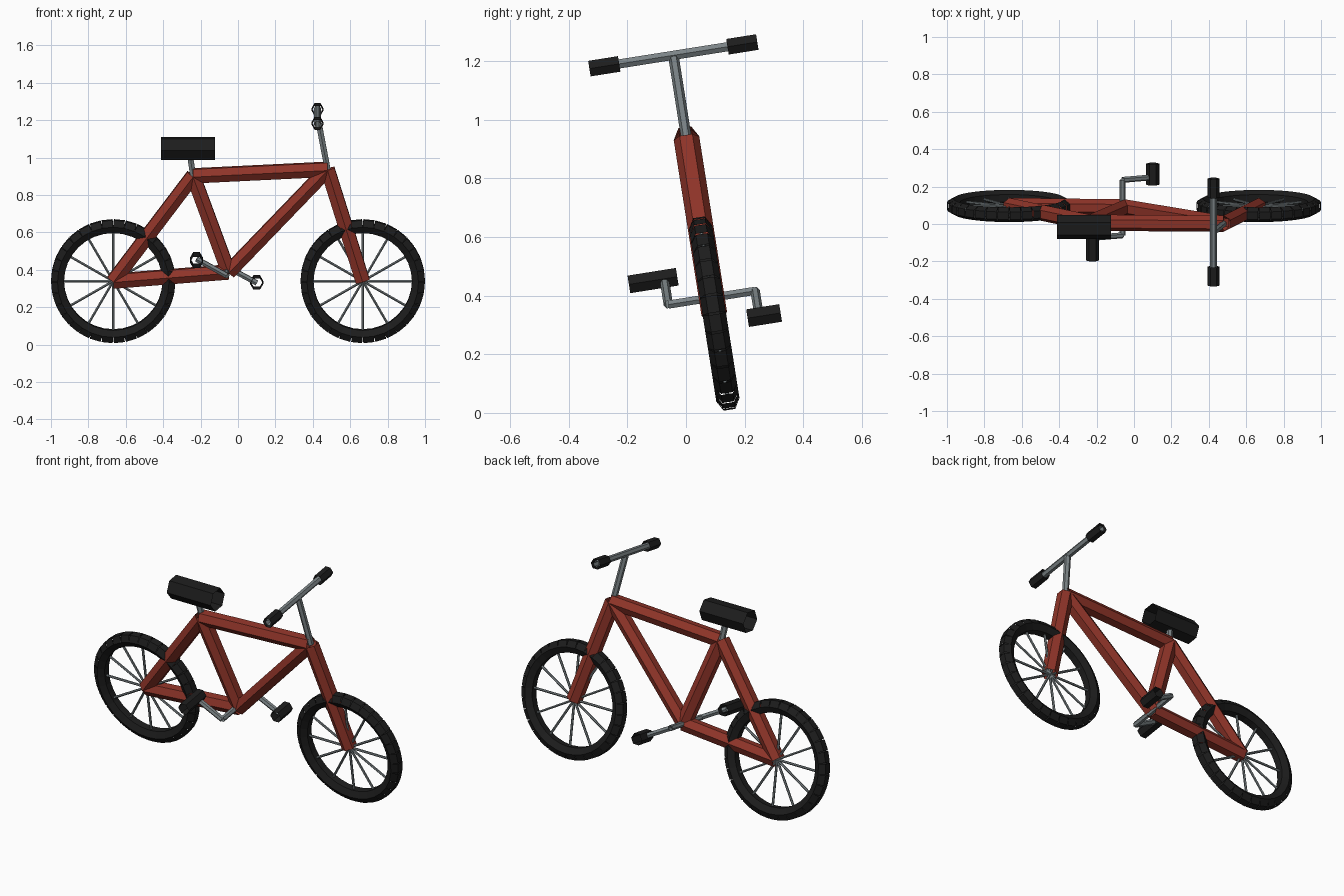
import bpy, bmesh
from math import radians, cos, sin, tau
from mathutils import Vector, Matrix

if "Cube" in bpy.data.objects:
    bpy.data.objects.remove(bpy.data.objects["Cube"])

LEAN = radians(9)
# Upright bicycle frame (x, sideways, height) tipped over onto its lean
TILT = Matrix.Translation((0, 0.15, 0)) @ Matrix.Rotation(LEAN, 4, 'X')


def material(name, rgb):
    m = bpy.data.materials.new(name)
    m.diffuse_color = (*rgb, 1)
    m.use_nodes = True
    m.node_tree.nodes["Principled BSDF"].inputs["Base Color"].default_value = m.diffuse_color
    return m


RED = material("red_paint", (0.28, 0.035, 0.022))
BLACK = material("black_rubber", (0.012, 0.012, 0.012))
STEEL = material("steel", (0.2, 0.23, 0.24))


def pt(x, z, side=0.0):
    """Point from front-view position plus a sideways offset."""
    return Vector((x, side, z / cos(LEAN)))


def tubes(name, segments, radius, mat):
    """One object made of open six-sided tubes between point pairs."""
    bm = bmesh.new()
    for a, b in segments:
        d = (b - a).normalized()
        u = Vector((1, 0, 0)) if abs(d.y) > 0.9 else Vector((0, 1, 0))
        u = (u - d * u.dot(d)).normalized()
        v = d.cross(u)
        ring = [radius * (u * cos(i * tau / 6) + v * sin(i * tau / 6)) for i in range(6)]
        lo = [bm.verts.new(TILT @ (a + r)) for r in ring]
        hi = [bm.verts.new(TILT @ (b + r)) for r in ring]
        for i in range(6):
            j = (i + 1) % 6
            bm.faces.new((lo[i], lo[j], hi[j], hi[i]))
    me = bpy.data.meshes.new(name)
    bm.to_mesh(me)
    bm.free()
    me.materials.append(mat)
    ob = bpy.data.objects.new(name, me)
    bpy.context.collection.objects.link(ob)
    return ob


# Wheels: tyre of short tube pieces, twelve spokes
HUB_Z, TYRE_R, N = 0.339, 0.298, 32
rear_hub, front_hub = pt(-0.667, HUB_Z), pt(0.667, HUB_Z)


def rim(centre, angle, r=TYRE_R):
    return centre + Vector((cos(angle), 0, sin(angle))) * r


for label, hub in (("rear", rear_hub), ("front", front_hub)):
    tubes(label + "_tyre", [(rim(hub, tau * i / N), rim(hub, tau * (i + 1) / N))
                            for i in range(N)], 0.04, BLACK)
    tubes(label + "_spokes", [(hub, rim(hub, tau * i / 12)) for i in range(12)], 0.007, STEEL)

# Frame
bottom, seat_top, head = pt(-0.05, 0.388), pt(-0.24, 0.902), pt(0.479, 0.937)
for name, a, b in (("chain_stay", rear_hub, bottom), ("seat_stay", rear_hub, seat_top),
                   ("seat_tube", bottom, seat_top), ("top_tube", seat_top, head),
                   ("down_tube", bottom, head), ("fork", head, front_hub)):
    tubes(name, [(a, b)], 0.044, RED)

# Seat
tubes("seat_post", [(seat_top, pt(-0.262, 1.048))], 0.018, STEEL)
tubes("seat", [(pt(-0.412, 1.048), pt(-0.122, 1.048))], 0.066, BLACK)

# Handlebar and grips
BAR = (0.425, 1.22)
tubes("stem", [(head, pt(*BAR))], 0.018, STEEL)
tubes("handlebar", [(pt(*BAR, -0.285), pt(*BAR, 0.285))], 0.018, STEEL)
tubes("grips", [(pt(*BAR, s * 0.187), pt(*BAR, s * 0.29)) for s in (-1, 1)], 0.031, BLACK)

# Cranks and pedals
AXLE, NEAR, FAR = (-0.061, 0.393), (-0.222, 0.481), (0.1, 0.306)
tubes("cranks", [(pt(*AXLE, -0.15), pt(*AXLE, 0.15)),
                 (pt(*AXLE, -0.15), pt(*NEAR, -0.15)),
                 (pt(*AXLE, 0.15), pt(*FAR, 0.15))], 0.016, STEEL)
tubes("pedals", [(pt(*NEAR, -0.272), pt(*NEAR, -0.105)),
                 (pt(*FAR, 0.11), pt(*FAR, 0.224))], 0.035, BLACK)
